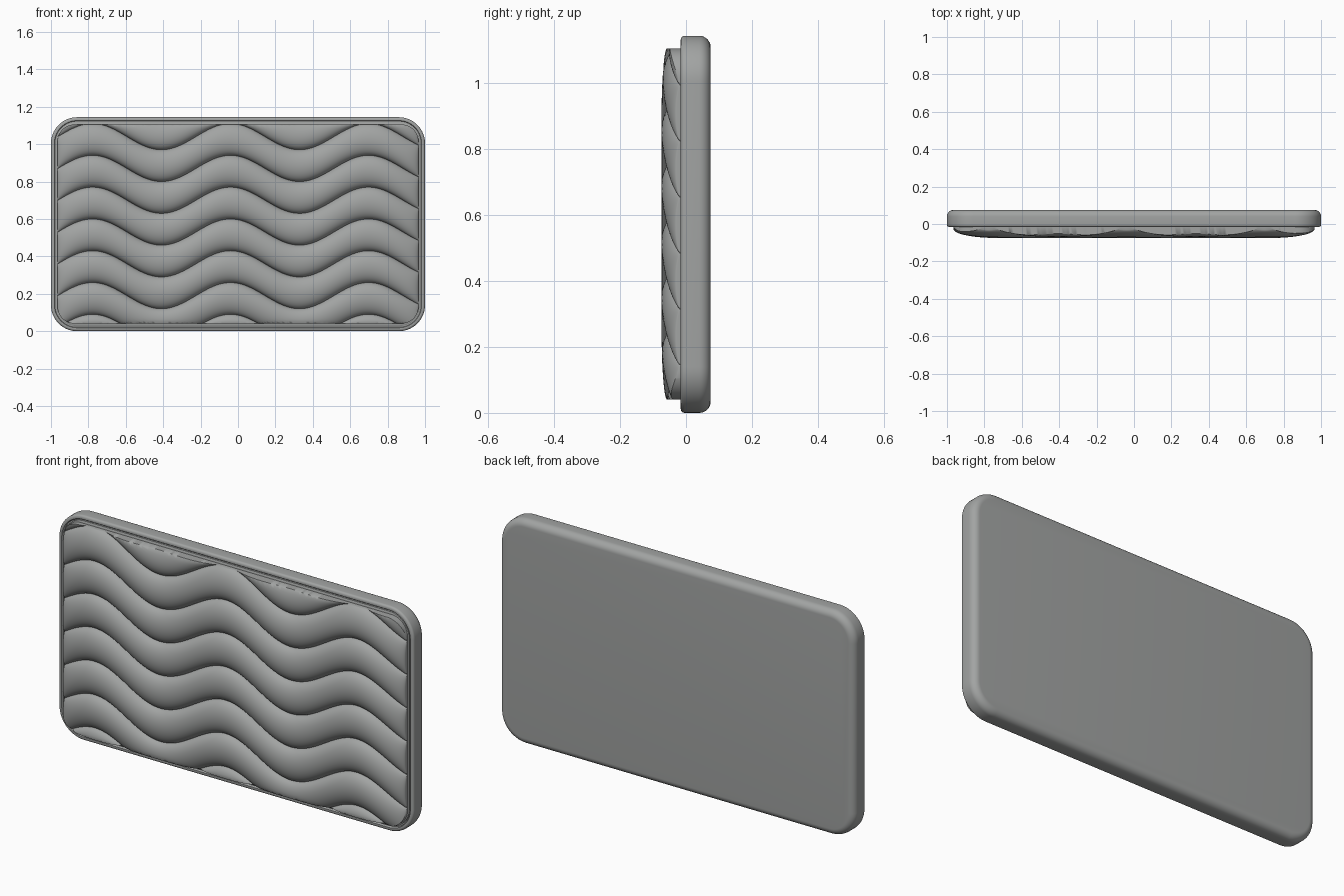
import bpy, bmesh, math

if "Cube" in bpy.data.objects:
    bpy.data.objects.remove(bpy.data.objects["Cube"])

W, H = 1.0, 1.144          # half width, full height
CZ = H / 2

grey = bpy.data.materials.new("grey")
grey.diffuse_color = (0.36, 0.37, 0.365, 1)
grey.use_nodes = True
grey.node_tree.nodes["Principled BSDF"].inputs["Base Color"].default_value = grey.diffuse_color


def finish(name, bm, angle=40):
    bmesh.ops.recalc_face_normals(bm, faces=bm.faces[:])
    me = bpy.data.meshes.new(name)
    bm.to_mesh(me)
    bm.free()
    me.materials.append(grey)
    ob = bpy.data.objects.new(name, me)
    bpy.context.collection.objects.link(ob)
    bpy.ops.object.select_all(action='DESELECT')
    ob.select_set(True)
    bpy.context.view_layer.objects.active = ob
    bpy.ops.object.shade_smooth_by_angle(angle=math.radians(angle))
    return ob


def ring(bm, inset, y, radius=0.14, seg=14):
    """Rounded rectangle loop, inset from the outer outline."""
    r = radius - inset
    cx, cz = W - radius, CZ - radius
    loop = []
    for q, (sx, sz) in enumerate([(1, 1), (-1, 1), (-1, -1), (1, -1)]):
        for i in range(seg + 1):
            a = (q + i / seg) * math.pi / 2
            loop.append(bm.verts.new((sx * cx + r * math.cos(a), y,
                                      CZ + sz * cz + r * math.sin(a))))
    return loop


# Tray: rounded body with a soft back edge and a grooved front lip
R, r = 0.035, 0.012
profile = [(R - R * math.sin(a), 0.075 - R + R * math.cos(a))
           for a in [math.pi / 2 * i / 8 for i in range(9)]]
profile += [(r - r * math.cos(a), -0.016 + r - r * math.sin(a))
            for a in [math.pi / 2 * i / 5 for i in range(6)]]
profile += [(0.018, -0.016), (0.021, -0.012), (0.021, -0.004),
            (0.027, -0.004), (0.027, -0.012), (0.03, -0.014), (0.045, -0.014)]
bm = bmesh.new()
rings = [ring(bm, i, y) for i, y in profile]
for a, b in zip(rings, rings[1:]):
    for i in range(len(a)):
        j = (i + 1) % len(a)
        bm.faces.new((a[i], a[j], b[j], b[i]))
bm.faces.new(rings[0])
bm.faces.new(rings[-1])
finish("tray_body", bm)

# Wavy padded front: ribs follow a cosine, clamped to a rounded rectangle
X, LO, HI, CR = 0.965, 0.041, 1.105, 0.09
PITCH, AMP, PERIOD = 0.17, 0.07, 0.738
NX, SUB, K0, K1 = 220, 18, -1, 8


def ease(d, span):
    t = min(max(d / span, 0), 1)
    return math.sqrt(1 - (1 - t) ** 2)


def depth(x, z, v):
    s = (v - math.floor(v)) * 2 - 1
    rib = 0.2 + 0.8 * math.sqrt(max(0, 1 - s * s))
    fx = 0.22 + 0.78 * ease(X - abs(x), 0.24)
    fz = 0.72 + 0.28 * ease(min(z - LO, HI - z), 0.25)
    return -0.014 - 0.061 * rib * fx * fz


bm = bmesh.new()
cols = []
for i in range(NX + 1):
    x = X * math.sin((i / NX - 0.5) * math.pi)
    d = max(0, abs(x) - (X - CR))
    cut = CR - math.sqrt(max(0, CR * CR - d * d))
    base = 1.04 + AMP * math.cos(2 * math.pi * (x + 0.04) / PERIOD)
    col = []
    for k in range(K0, K1):
        for j in range(SUB):
            # cosine spacing packs rows into the creases
            v = k + 0.5 - 0.5 * math.cos(math.pi * j / SUB)
            z = min(max(base - PITCH * v, LO + cut), HI - cut)
            col.append(bm.verts.new((x, depth(x, z, (base - z) / PITCH), z)))
    cols.append(col)
for a, b in zip(cols, cols[1:]):
    for j in range(len(a) - 1):
        bm.faces.new((a[j], b[j], b[j + 1], a[j + 1]))
bmesh.ops.remove_doubles(bm, verts=bm.verts[:], dist=0.0002)
bmesh.ops.dissolve_degenerate(bm, edges=bm.edges[:], dist=0.0001)
# side wall down to the tray
rim = [e for e in bm.edges if e.is_boundary]
ext = bmesh.ops.extrude_edge_only(bm, edges=rim)["geom"]
for v in ext:
    if isinstance(v, bmesh.types.BMVert):
        v.co.y = -0.01
finish("wave_pad", bm, 50)
